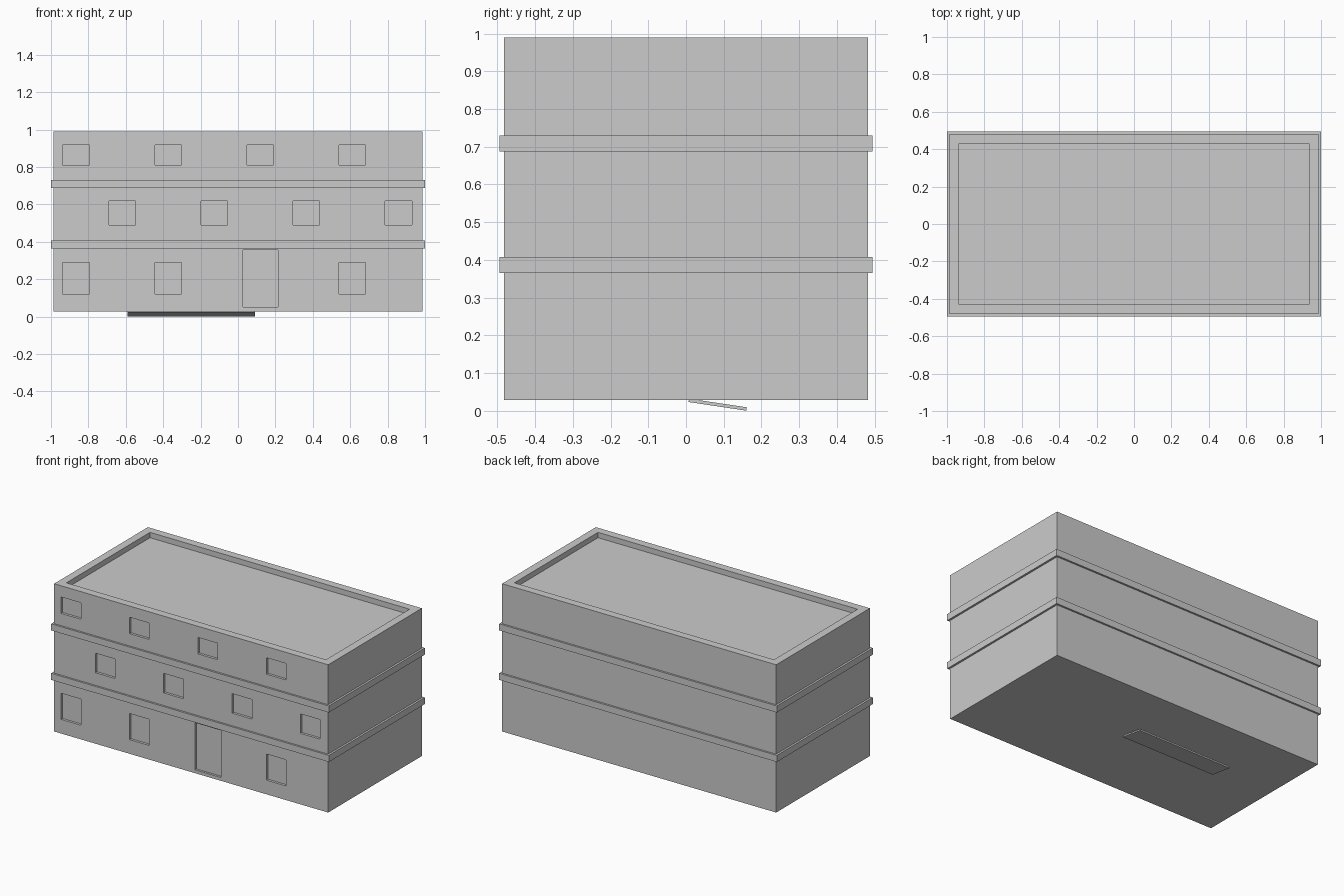
import bpy, bmesh, math
from mathutils import Matrix, Vector

if "Cube" in bpy.data.objects:
    bpy.data.objects.remove(bpy.data.objects["Cube"])


def finish(name, bm):
    bmesh.ops.recalc_face_normals(bm, faces=bm.faces[:])
    mesh = bpy.data.meshes.new(name)
    bm.to_mesh(mesh)
    bm.free()
    obj = bpy.data.objects.new(name, mesh)
    bpy.context.collection.objects.link(obj)
    return obj


def stack(name, rings, cap):
    """Skin a series of rectangles given as (half x, half y, z)."""
    bm = bmesh.new()
    loops = [[bm.verts.new((sx * hx, sy * hy, z))
              for sx, sy in ((-1, -1), (1, -1), (1, 1), (-1, 1))]
             for hx, hy, z in rings]
    for a, b in zip(loops, loops[1:]):
        for i in range(4):
            j = (i + 1) % 4
            bm.faces.new((a[i], a[j], b[j], b[i]))
    if cap:
        bm.faces.new(loops[0])
        bm.faces.new(loops[-1])
    return finish(name, bm)


def add_box(bm, lo, hi):
    lo, hi = Vector(lo), Vector(hi)
    m = Matrix.Translation((lo + hi) / 2) @ Matrix.Diagonal((*(hi - lo), 1))
    bmesh.ops.create_cube(bm, size=1, matrix=m)


HX, HY = 0.987, 0.482

# Main block with sunken flat roof inside a parapet
body = stack("building_walls", [(HX, HY, 0.028), (HX, HY, 0.99),
                                (0.935, 0.43, 0.99), (0.935, 0.43, 0.955)], True)

# Window and door recesses: row start x positions, bottom z, top z
rows = [((-0.937, -0.444, 0.541), 0.12, 0.29),
        ((-0.69, -0.198, 0.295, 0.787), 0.49, 0.617),
        ((-0.937, -0.444, 0.048, 0.541), 0.81, 0.917)]
bm = bmesh.new()
for xs, z0, z1 in rows:
    for x in xs:
        add_box(bm, (x, -0.6, z0), (x + 0.142, -HY + 0.016, z1))
add_box(bm, (0.027, -0.6, 0.05), (0.214, -HY + 0.014, 0.356))
cutter = finish("opening_cutter", bm)
cutter.hide_render = True

mod = body.modifiers.new("openings", 'BOOLEAN')
mod.operation = 'DIFFERENCE'
mod.solver = 'EXACT'
mod.object = cutter
bpy.context.view_layer.objects.active = body
bpy.ops.object.modifier_apply(modifier=mod.name)
bpy.data.objects.remove(cutter)

# Projecting floor bands
for name, z0, z1 in (("lower_band", 0.365, 0.408), ("upper_band", 0.687, 0.73)):
    stack(name, [(HX, HY, z0), (1.0, 0.494, z0), (1.0, 0.494, z1), (HX, HY, z1)], False)

# Thin tilted slab poking out of the underside
bm = bmesh.new()
add_box(bm, (-0.59, -0.155, 0), (0.09, 0, 0.009))
slab = finish("base_slab", bm)
slab.location = (0, 0.16, 0)
slab.rotation_euler = (math.radians(-8.5), 0, 0)
